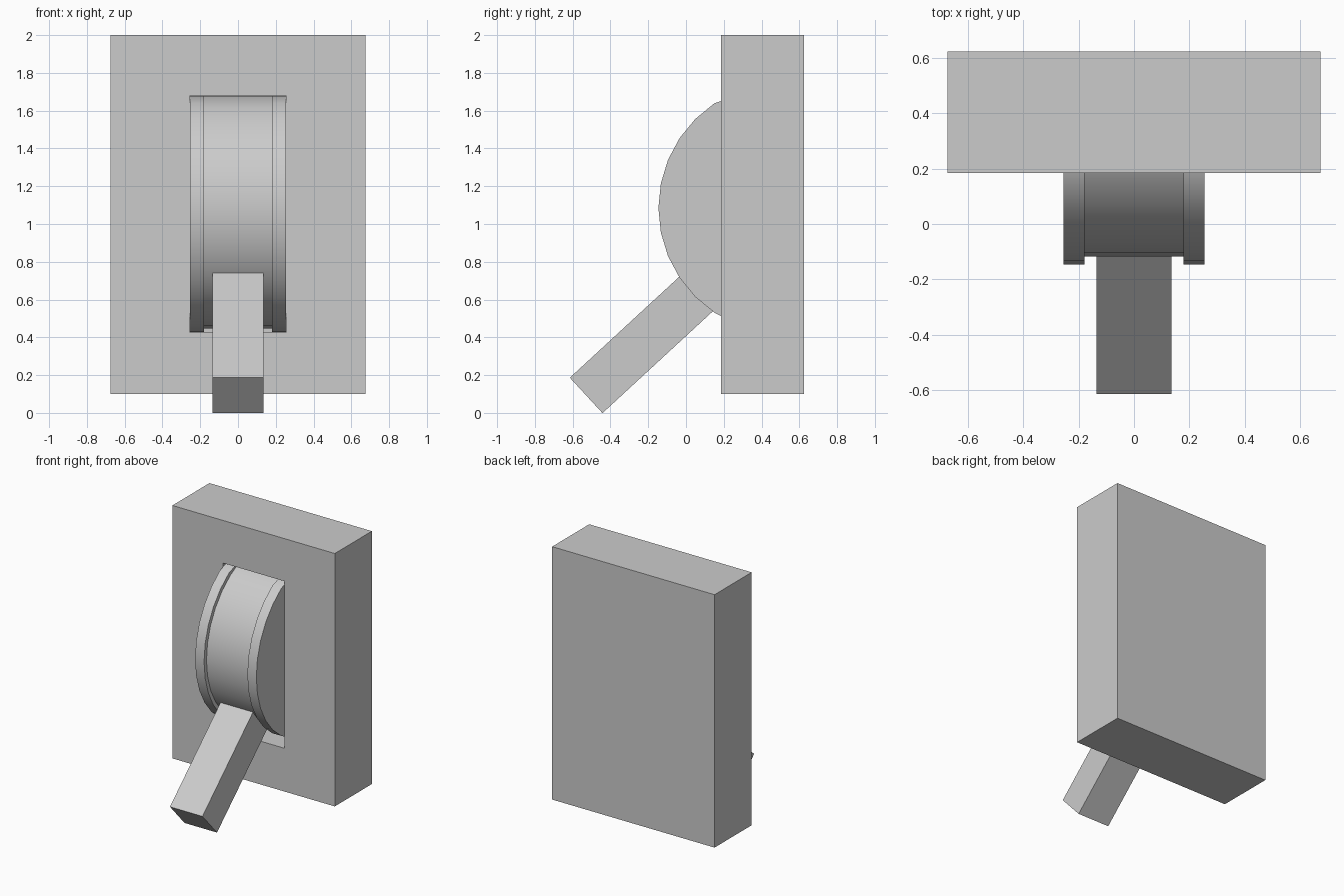
import bpy
import bmesh
from math import sin, cos, radians, pi
from mathutils import Matrix, Vector

old = bpy.data.objects.get("Cube")
if old:
    bpy.data.objects.remove(old, do_unlink=True)

GREY = (0.6, 0.6, 0.6, 1.0)
grey = bpy.data.materials.new("plain_grey")
grey.use_nodes = True
grey.diffuse_color = GREY
grey.node_tree.nodes["Principled BSDF"].inputs["Base Color"].default_value = GREY


def add_object(name, bm):
    bmesh.ops.recalc_face_normals(bm, faces=bm.faces[:])
    mesh = bpy.data.meshes.new(name)
    bm.to_mesh(mesh)
    bm.free()
    mesh.materials.append(grey)
    obj = bpy.data.objects.new(name, mesh)
    bpy.context.collection.objects.link(obj)
    return obj


def box(name, size, centre, tilt=0.0):
    bm = bmesh.new()
    matrix = (Matrix.Translation(centre) @ Matrix.Rotation(tilt, 4, "X")
              @ Matrix.Diagonal((*size, 1)))
    bmesh.ops.create_cube(bm, size=1, matrix=matrix)
    return add_object(name, bm)


# Slot limits and wheel axis
SLOT_LOW, SLOT_HIGH = 0.425, 1.68
AXIS_Y, AXIS_Z = 0.52, 1.085


def half_wheel(name, radius, x0, x1):
    """Front half of a 32-sided wheel, trimmed to fit the slot."""
    bm = bmesh.new()
    ring = []
    for k in range(-8, 9):
        a = k * pi / 16
        z = AXIS_Z + radius * sin(a)
        z = min(max(z, SLOT_LOW + 0.003), SLOT_HIGH - 0.003)
        ring.append(bm.verts.new((x0, AXIS_Y - radius * cos(a), z)))
    face = bm.faces.new(ring)
    out = bmesh.ops.extrude_face_region(bm, geom=[face])
    moved = [v for v in out["geom"] if isinstance(v, bmesh.types.BMVert)]
    bmesh.ops.translate(bm, verts=moved, vec=(x1 - x0, 0, 0))
    obj = add_object(name, bm)
    bpy.ops.object.select_all(action="DESELECT")
    obj.select_set(True)
    bpy.context.view_layer.objects.active = obj
    bpy.ops.object.shade_smooth_by_angle(angle=radians(30))
    return obj


# Housing with a tall slot cut in its front
housing = box("housing", (1.35, 0.44, 1.9), (0, 0.405, 1.05))
cutter = box("slot_cutter", (0.51, 0.46, SLOT_HIGH - SLOT_LOW),
             (0, 0.33, (SLOT_LOW + SLOT_HIGH) / 2))
cutter.hide_render = True
cut = housing.modifiers.new("slot", "BOOLEAN")
cut.operation = "DIFFERENCE"
cut.solver = "EXACT"
cut.object = cutter
bpy.context.view_layer.objects.active = housing
bpy.ops.object.modifier_apply(modifier="slot")
bpy.data.objects.remove(cutter, do_unlink=True)

# Wheel: a slightly sunken drum between two rims
half_wheel("drum", 0.637, -0.18, 0.18)
for side, s in (("left", 1), ("right", -1)):
    half_wheel(side + "_rim", 0.666, s * 0.18, s * 0.2545)

# Square lever sloping down and forward from the drum
tilt = radians(42.7)
length = 0.96
along = Vector((0, cos(tilt), sin(tilt)))
tip = Vector((0, -0.5285, 0.0925))
box("lever", (0.27, length, 0.255), tip + along * length / 2, tilt)
